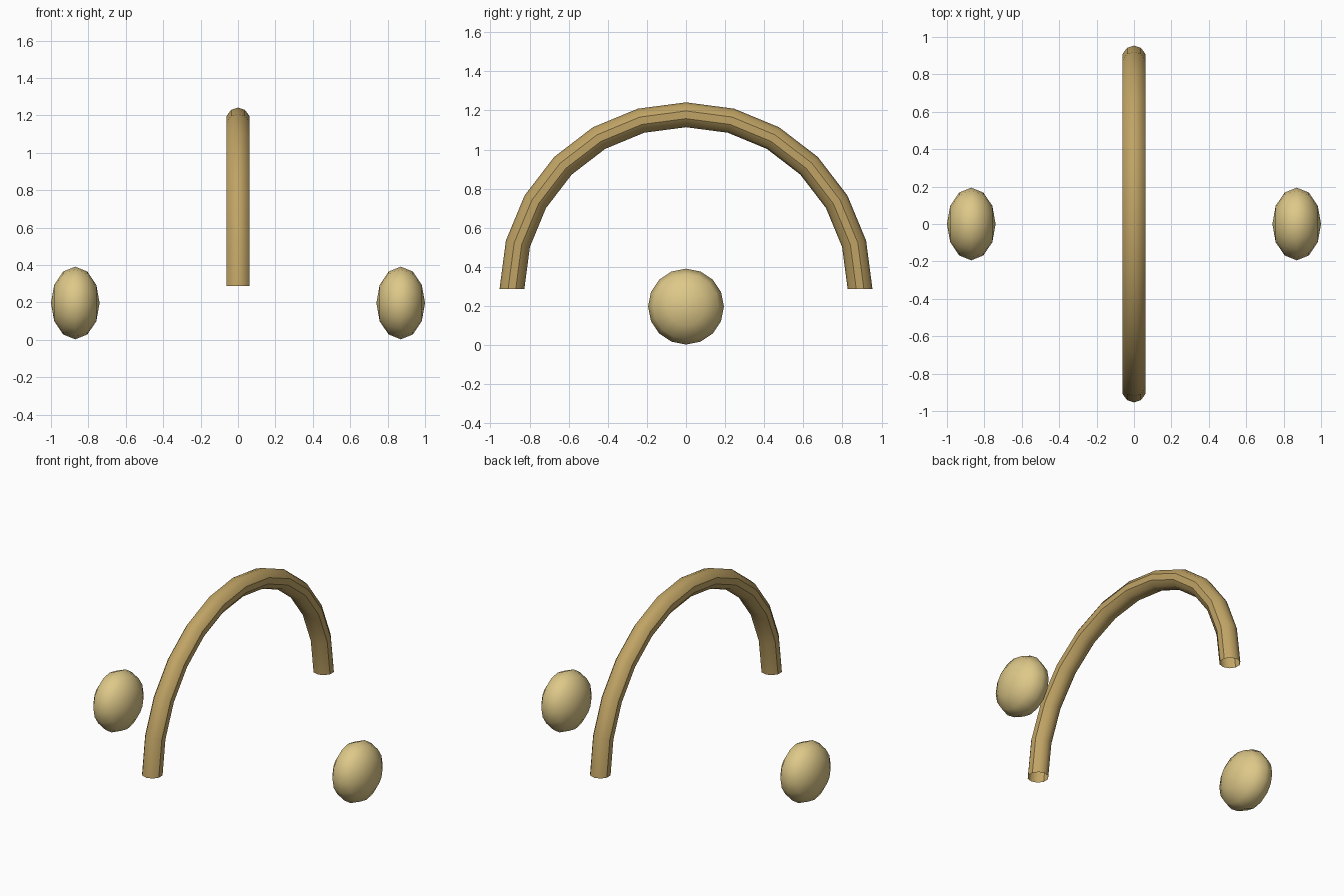
import bpy, bmesh
from math import sin, cos, pi, radians
from mathutils import Matrix

cube = bpy.data.objects.get("Cube")
if cube:
    bpy.data.objects.remove(cube, do_unlink=True)


def material(name, rgb):
    mat = bpy.data.materials.new(name)
    mat.use_nodes = True
    mat.diffuse_color = (*rgb, 1)
    mat.node_tree.nodes["Principled BSDF"].inputs["Base Color"].default_value = (*rgb, 1)
    return mat


def add_object(name, bm, mat):
    bmesh.ops.recalc_face_normals(bm, faces=bm.faces)
    for face in bm.faces:
        face.smooth = True
    mesh = bpy.data.meshes.new(name)
    bm.to_mesh(mesh)
    bm.free()
    mesh.materials.append(mat)
    obj = bpy.data.objects.new(name, mesh)
    bpy.context.collection.objects.link(obj)
    return obj


tan = material("tan", (0.53, 0.37, 0.13))
pale_sand = material("pale sand", (0.73, 0.58, 0.25))

# Half-circle arch: open ten-sided tube, with creased flat sides
ARC, TUBE, STEPS, SIDES, BASE = 0.89, 0.0635, 12, 10, 0.288
bm = bmesh.new()
rings = []
for i in range(STEPS + 1):
    a = pi * i / STEPS
    ring = []
    for j in range(SIDES):
        b = 2 * pi * j / SIDES
        r = ARC + TUBE * cos(b)
        ring.append(bm.verts.new((TUBE * sin(b), r * cos(a), BASE + r * sin(a))))
    rings.append(ring)
for low, high in zip(rings, rings[1:]):
    for j in range(SIDES):
        k = (j + 1) % SIDES
        bm.faces.new((low[j], low[k], high[k], high[j]))
    for j in (2, 3, 7, 8):
        bm.edges.get((low[j], high[j])).smooth = False
add_object("arch_handle", bm, tan)

# Flattened round knobs on both sides, poles pointing outward
for name, side in (("left_knob", 1), ("right_knob", -1)):
    bm = bmesh.new()
    bmesh.ops.create_uvsphere(bm, u_segments=16, v_segments=6, radius=1)
    place = (Matrix.Translation((side * 0.87, 0, 0.197))
             @ Matrix.Diagonal((0.13, 0.194, 0.194, 1))
             @ Matrix.Rotation(radians(90), 4, 'Y'))
    bm.transform(place)
    add_object(name, bm, pale_sand)
